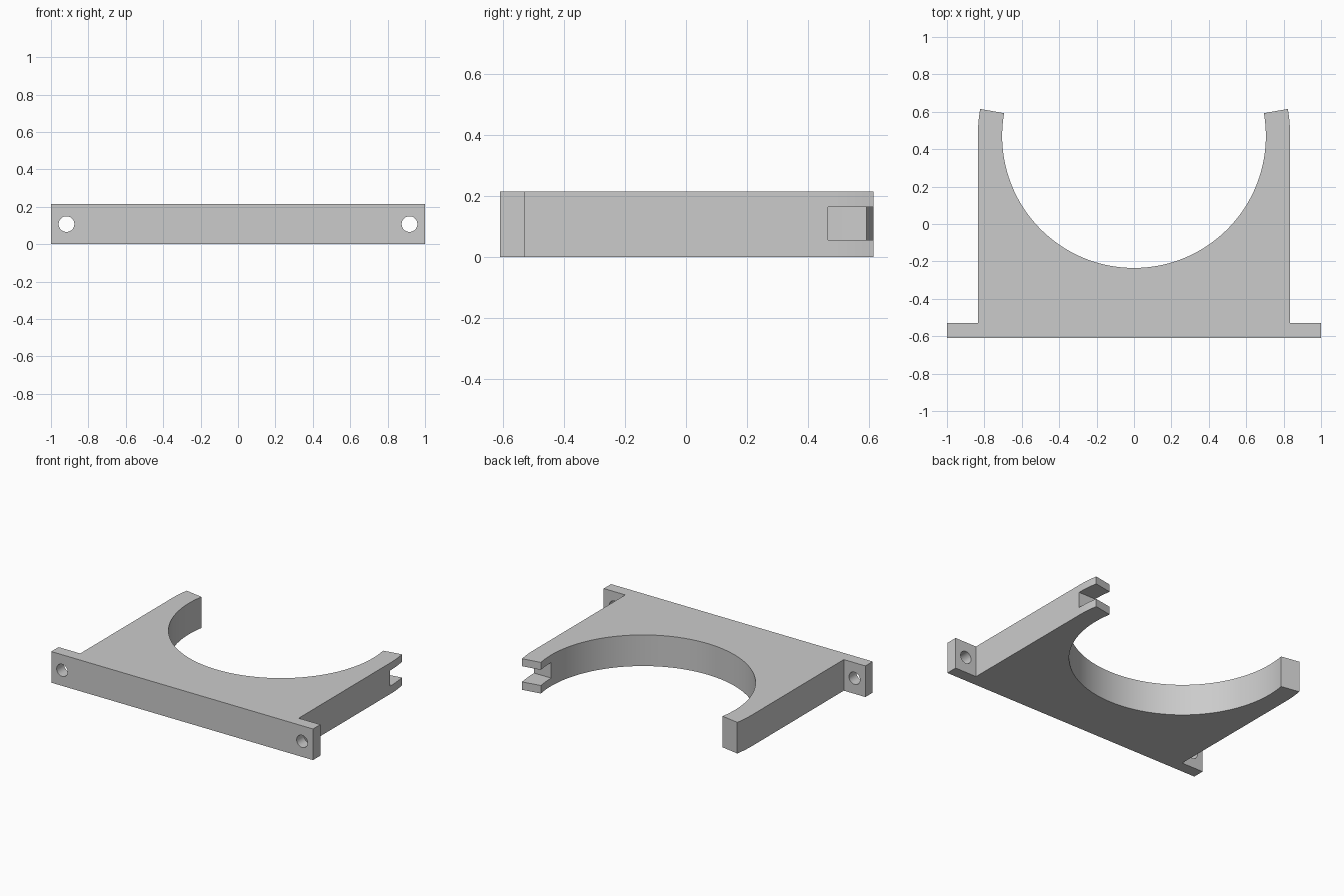
import bpy, bmesh
from math import sin, cos, radians, pi

cube = bpy.data.objects.get("Cube")
if cube:
    bpy.data.objects.remove(cube, do_unlink=True)

HEIGHT = 0.215
CY = 0.47            # centre of the cradle arc
R_IN, R_OUT = 0.705, 0.835
FRONT, FLANGE_BACK = -0.61, -0.53
TIP = 10             # degrees the arms wrap past the centre line

grey = bpy.data.materials.new("plain grey")
grey.use_nodes = True
grey.diffuse_color = (0.6, 0.6, 0.6, 1)
grey.node_tree.nodes["Principled BSDF"].inputs["Base Color"].default_value = grey.diffuse_color


def arc(radius, start, end, steps):
    angles = [radians(start + (end - start) * i / steps) for i in range(steps + 1)]
    return [(radius * cos(a), CY + radius * sin(a)) for a in angles]


def prism(name, outline, z0, z1):
    bm = bmesh.new()
    face = bm.faces.new([bm.verts.new((x, y, z0)) for x, y in outline])
    top = bmesh.ops.extrude_face_region(bm, geom=[face])["geom"]
    bmesh.ops.translate(bm, vec=(0, 0, z1 - z0),
                        verts=[v for v in top if isinstance(v, bmesh.types.BMVert)])
    bmesh.ops.recalc_face_normals(bm, faces=bm.faces)
    mesh = bpy.data.meshes.new(name)
    bm.to_mesh(mesh)
    bm.free()
    obj = bpy.data.objects.new(name, mesh)
    bpy.context.collection.objects.link(obj)
    mesh.materials.append(grey)
    return obj


# Bracket body: flanged base, two arms and a round cradle in one outline
right_side = [(1, FRONT), (1, FLANGE_BACK), (R_OUT, FLANGE_BACK)] + arc(R_OUT, 0, TIP, 6)
left_side = [(-x, y) for x, y in reversed(right_side)]
cradle = arc(R_IN, TIP, -180 - TIP, 100)
bracket = prism("cradle_bracket", right_side + cradle + left_side, 0, HEIGHT)

# Slot through the tip of one arm
slot = prism("slot_cutter", [(0.5, 0.465), (1, 0.465), (1, 0.8), (0.5, 0.8)], 0.055, 0.163)
cutters = [slot]

# Screw holes through the flange ends
for side in (-1, 1):
    bpy.ops.mesh.primitive_cylinder_add(vertices=48, radius=0.042, depth=0.3,
                                        location=(side * 0.917, -0.57, HEIGHT / 2),
                                        rotation=(pi / 2, 0, 0))
    hole = bpy.context.object
    hole.name = "screw_hole_cutter"
    hole.data.materials.append(grey)
    cutters.append(hole)

bpy.ops.object.select_all(action="DESELECT")
bpy.context.view_layer.objects.active = bracket
bracket.select_set(True)
for cutter in cutters:
    mod = bracket.modifiers.new("cut", "BOOLEAN")
    mod.operation = "DIFFERENCE"
    mod.solver = "EXACT"
    mod.object = cutter
    bpy.ops.object.modifier_apply(modifier=mod.name)
for cutter in cutters:
    bpy.data.objects.remove(cutter, do_unlink=True)

bpy.ops.object.shade_smooth_by_angle(angle=radians(30))
